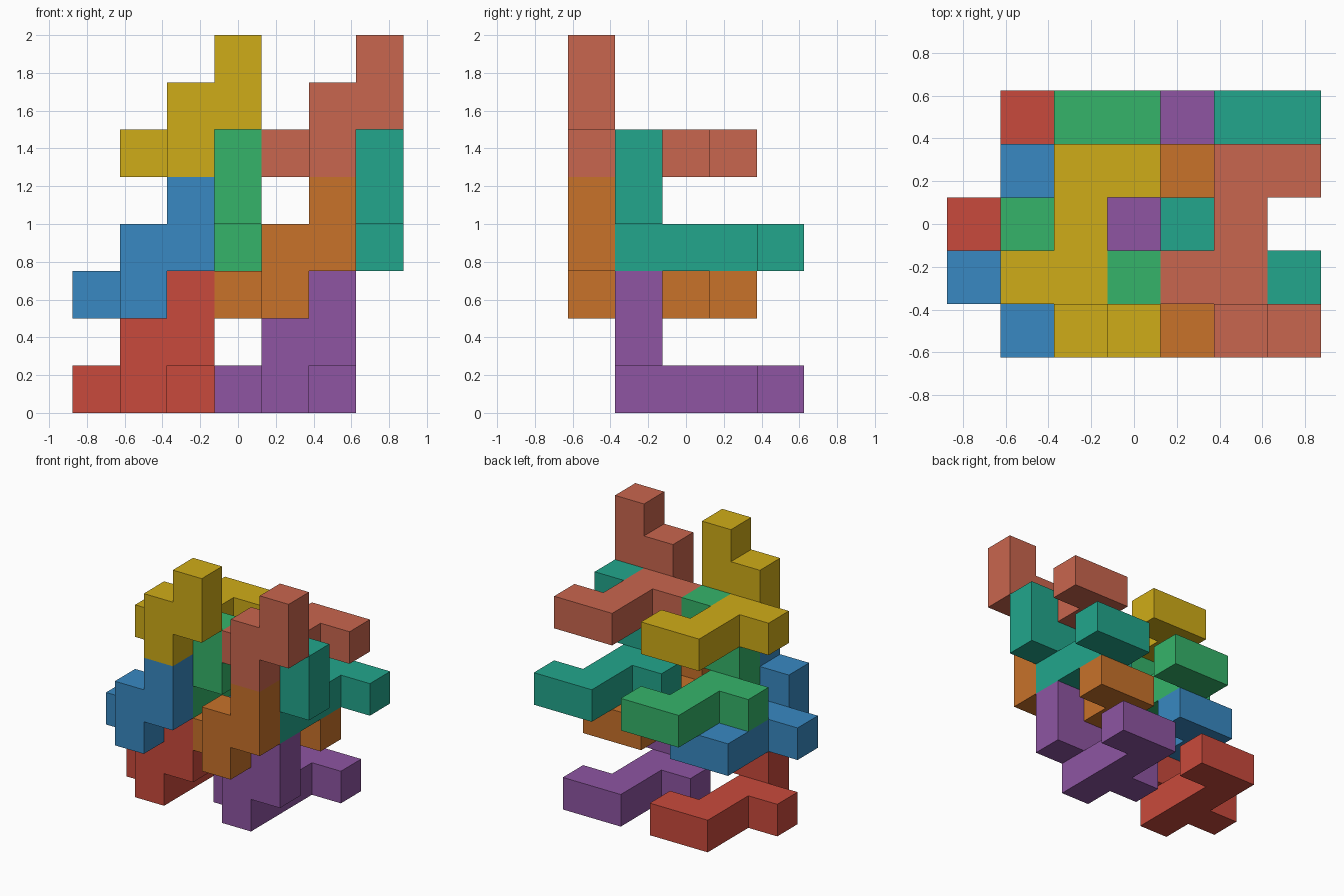
import bpy, bmesh, math
from mathutils import Vector

if "Cube" in bpy.data.objects:
    bpy.data.objects.remove(bpy.data.objects["Cube"])

U = 0.25                                   # edge of one cell
CENTRE = Vector((3.5, 2.5, 0))             # middle of the 7 x 5 footprint, in cells

# One interlocking piece: a bent base layer plus a stepped hook at the front
PIECE = {(1, 0, 0), (0, 1, 0), (1, 1, 0), (1, 2, 0), (1, 3, 0), (2, 3, 0),
         (1, 0, 1), (2, 0, 1), (2, 0, 2)}


def linear(hex_code):
    rgb = [int(hex_code[i:i + 2], 16) / 255 for i in (0, 2, 4)]
    return [c / 12.92 if c <= 0.04045 else ((c + 0.055) / 1.055) ** 2.4 for c in rgb] + [1]


def make_piece(name, origin, color):
    bm = bmesh.new()
    for cell in PIECE:
        for axis in range(3):
            for sign in (-1, 1):
                near = list(cell)
                near[axis] += sign
                if tuple(near) in PIECE:   # skip walls inside the piece
                    continue
                n, a, b = Vector(), Vector(), Vector()
                n[axis] = sign * 0.5
                a[(axis + 1) % 3] = 0.5
                b[(axis + 2) % 3] = 0.5 * sign
                mid = Vector(cell) + Vector(origin) + Vector((0.5, 0.5, 0.5)) - CENTRE + n
                bm.faces.new([bm.verts.new((mid + p) * U)
                              for p in (-a - b, a - b, a + b, b - a)])
    bmesh.ops.remove_doubles(bm, verts=bm.verts, dist=0.001)
    # join coplanar squares into clean flat faces
    bmesh.ops.dissolve_limit(bm, angle_limit=math.radians(1),
                             verts=bm.verts, edges=bm.edges)
    mesh = bpy.data.meshes.new(name)
    bm.to_mesh(mesh)
    bm.free()
    mat = bpy.data.materials.new(name + "_paint")
    mat.diffuse_color = linear(color)
    mat.use_nodes = True
    mat.node_tree.nodes["Principled BSDF"].inputs["Base Color"].default_value = mat.diffuse_color
    mesh.materials.append(mat)
    bpy.context.collection.objects.link(bpy.data.objects.new(name, mesh))


# Two neighbouring columns of four stacked pieces
LEVELS = [("bottom", (0, 1, 0), "C94A3C", "8E55A2"),
          ("lower", (0, 0, 2), "3889C2", "C8722A"),
          ("upper", (1, 1, 3), "35B46A", "22A68C"),
          ("top", (1, 0, 5), "CFAC18", "C9664E")]
for level, (x, y, z), left, right in LEVELS:
    make_piece(f"{level}_left_piece", (x, y, z), left)
    make_piece(f"{level}_right_piece", (x + 3, y, z), right)
